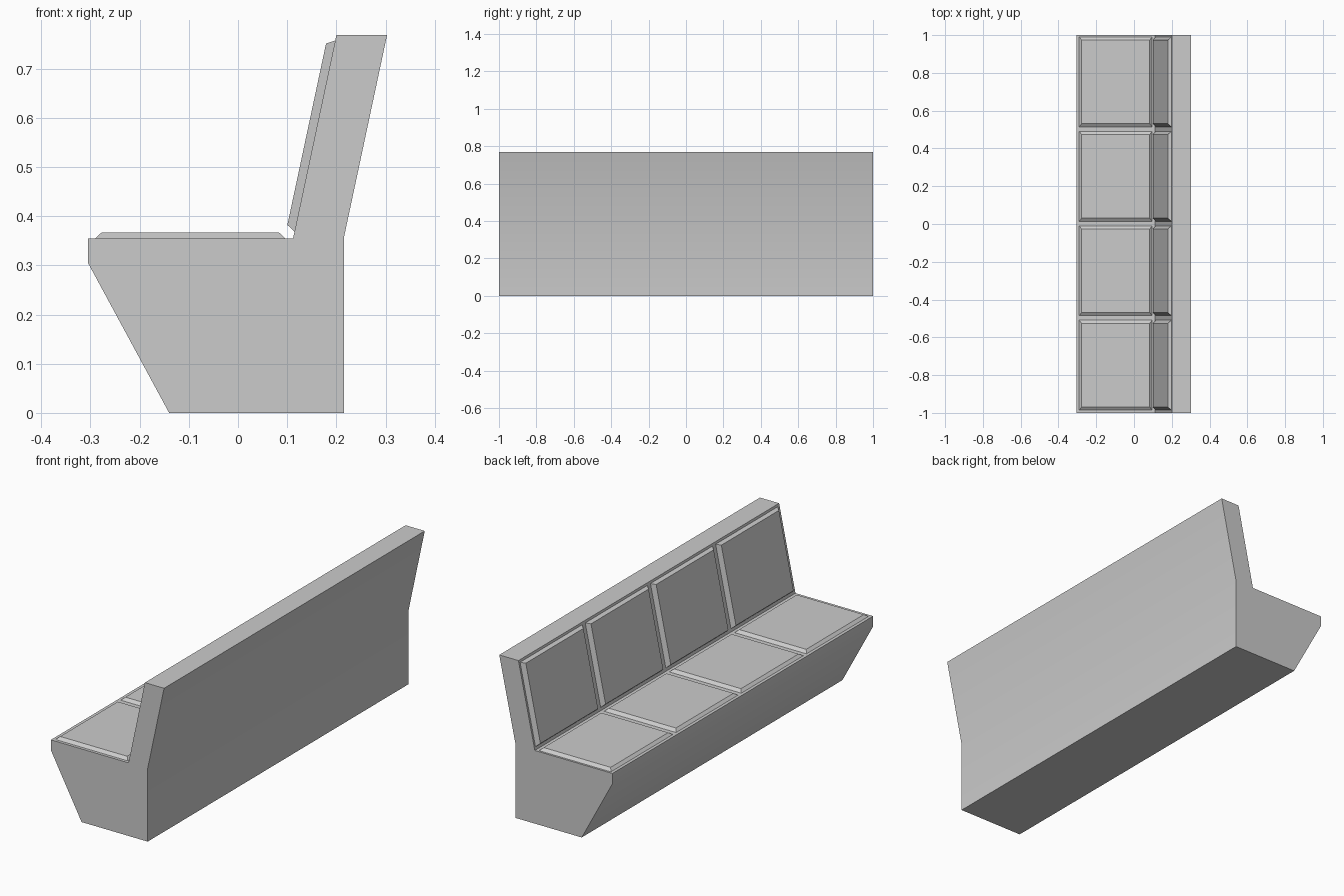
import bpy, bmesh
from mathutils import Vector

if "Cube" in bpy.data.objects:
    bpy.data.objects.remove(bpy.data.objects["Cube"])


def finish(name, bm):
    bmesh.ops.recalc_face_normals(bm, faces=bm.faces[:])
    mesh = bpy.data.meshes.new(name)
    bm.to_mesh(mesh)
    bm.free()
    obj = bpy.data.objects.new(name, mesh)
    bpy.context.collection.objects.link(obj)
    bpy.ops.object.select_all(action='DESELECT')
    obj.select_set(True)
    bpy.context.view_layer.objects.active = obj
    bpy.ops.object.shade_smooth_by_angle(angle=0.5)
    return obj


# Bench body: side profile (x, z) extruded along y
profile = [(-0.305, 0.305), (-0.14, 0), (0.215, 0), (0.215, 0.355),
           (0.303, 0.768), (0.20, 0.768), (0.112, 0.355), (-0.305, 0.355)]
bm = bmesh.new()
face = bm.faces.new([bm.verts.new((x, -1, z)) for x, z in profile])
ext = bmesh.ops.extrude_face_region(bm, geom=[face])
bmesh.ops.translate(bm, vec=(0, 2, 0),
                    verts=[v for v in ext['geom'] if isinstance(v, bmesh.types.BMVert)])
finish("bench_body", bm)


def pad(name, origin, along, normal, s0, s1, yc, half, height, inset_s, inset_y):
    """Cushion with sloped edges, lying on the plane through origin."""
    bm = bmesh.new()
    rings = []
    for h, ds, dy in ((0, 0, 0), (height, inset_s, inset_y)):
        corners = [(s0 + ds, -half + dy), (s1 - ds, -half + dy),
                   (s1 - ds, half - dy), (s0 + ds, half - dy)]
        rings.append([bm.verts.new(origin + along * s + normal * h + Vector((0, yc + y, 0)))
                      for s, y in corners])
    low, top = rings
    bm.faces.new(low)
    bm.faces.new(top)
    for i in range(4):
        j = (i + 1) % 4
        bm.faces.new((low[i], low[j], top[j], top[i]))
    finish(name, bm)


# Four seat cushions and four backrest cushions
back_dir = Vector((0.088, 0, 0.413)).normalized()
back_normal = Vector((-back_dir.z, 0, back_dir.x))
for i in range(4):
    yc = 0.7525 - 0.5 * i
    pad(f"seat_cushion_{i + 1}", Vector((0, 0, 0.355)), Vector((1, 0, 0)), Vector((0, 0, 1)),
        -0.29, 0.096, yc, 0.238, 0.012, 0.013, 0.017)
    pad(f"back_cushion_{i + 1}", Vector((0.112, 0, 0.355)), back_dir, back_normal,
        0.014, 0.411, yc, 0.238, 0.017, 0.010, 0.017)
